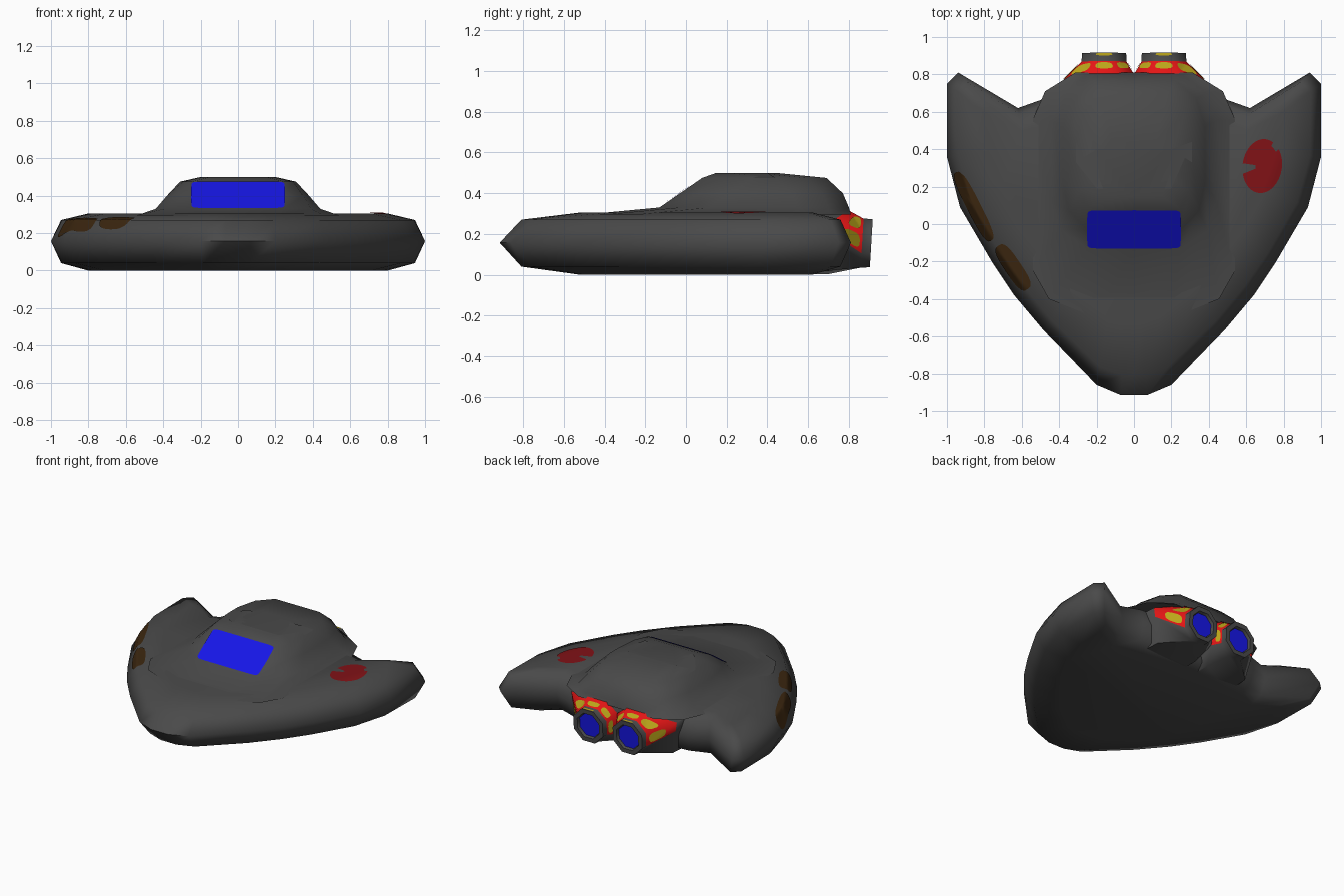
import bpy, bmesh, math
from mathutils import Vector
from mathutils.bvhtree import BVHTree

if "Cube" in bpy.data.objects:
    bpy.data.objects.remove(bpy.data.objects["Cube"])

COLOURS = {"dark_grey": (.068, .068, .068), "glass_blue": (.008, .008, .8),
           "bright_red": (.8, .008, .008), "yellow": (.5, .38, .01),
           "dark_red": (.22, .006, .008), "rust_brown": (.045, .02, .005)}
MATS = {}
for n, c in COLOURS.items():
    MATS[n] = bpy.data.materials.new(n)
    MATS[n].diffuse_color = (*c, 1)


def finish(name, bm, mats, angle=60, recalc=True):
    if recalc:
        bmesh.ops.recalc_face_normals(bm, faces=bm.faces)
    tree = BVHTree.FromBMesh(bm)
    me = bpy.data.meshes.new(name)
    bm.to_mesh(me)
    bm.free()
    ob = bpy.data.objects.new(name, me)
    bpy.context.collection.objects.link(ob)
    for m in mats:
        me.materials.append(MATS[m])
    bpy.ops.object.select_all(action='DESELECT')
    ob.select_set(True)
    bpy.context.view_layer.objects.active = ob
    bpy.ops.object.shade_smooth_by_angle(angle=math.radians(angle))
    return tree


def loft(rings, colour=lambda ring, side: 0, end_colour=0):
    """Skin closed rings of equal length and cap both ends."""
    bm = bmesh.new()
    vs = [[bm.verts.new(p) for p in r] for r in rings]
    n = len(vs[0])
    for k in range(len(vs) - 1):
        for i in range(n):
            j = (i + 1) % n
            f = bm.faces.new((vs[k][i], vs[k][j], vs[k + 1][j], vs[k + 1][i]))
            f.material_index = colour(k, i)
    bm.faces.new(vs[0])
    bm.faces.new(vs[-1]).material_index = end_colour
    return bm


def mirror(half):
    """Half outline with both end points on x = 0 -> full closed outline."""
    return half + [(-x, y) for x, y in reversed(half[1:-1])]


def decal(name, mat, place, tree, drop=False, keep=lambda r, a: True, power=2.0):
    """Thin rounded plate laid on a surface; place(u, v) maps -1..1 to a point."""
    bm = bmesh.new()
    n, rings = 32, 6

    def vert(u, v):
        p = Vector(place(u, v))
        if drop:
            hit = tree.ray_cast(Vector((p.x, p.y, 1)), Vector((0, 0, -1)))
        else:
            hit = tree.find_nearest(p)
        if hit[0] is None:
            hit = tree.find_nearest(p)
        return bm.verts.new(hit[0] + hit[1] * .004)

    def sup(t):
        return math.copysign(abs(t) ** (2 / power), t)

    grid = []
    for k in range(1, rings + 1):
        r = k / rings
        grid.append([vert(r * sup(math.cos(2 * math.pi * i / n)),
                          r * sup(math.sin(2 * math.pi * i / n))) for i in range(n)])
    mid = vert(0, 0)
    for i in range(n):
        j = (i + 1) % n
        a = (i + .5) * 360 / n
        bm.faces.new((mid, grid[0][i], grid[0][j]))
        for k in range(rings - 1):
            if keep((k + 1.5) / rings, a):
                bm.faces.new((grid[k][i], grid[k + 1][i], grid[k + 1][j], grid[k][j]))
    # face the plate outwards
    out = tree.find_nearest(mid.co)[1]
    bm.normal_update()
    for f in list(bm.faces):
        if f.normal.dot(out) < 0:
            f.normal_flip()
    finish(name, bm, [mat], recalc=False)


def on_quad(a, b, c, d, u0, u1, v0, v1):
    """Map -1..1 to a window inside a four-cornered face."""
    a, b, c, d = map(Vector, (a, b, c, d))

    def place(u, v):
        s = u0 + (u1 - u0) * (u + 1) / 2
        t = v0 + (v1 - v0) * (v + 1) / 2
        return a.lerp(b, s).lerp(d.lerp(c, s), t)
    return place


def on_plan(cx, cy, du, dv, deg):
    """Map -1..1 to a turned ellipse in plan."""
    c, s = math.cos(math.radians(deg)), math.sin(math.radians(deg))
    return lambda u, v: (cx + u * du * c - v * dv * s, cy + u * du * s + v * dv * c, .3)


# Hull: bevelled arrowhead, widest at mid height
outer = mirror([(0, -.915), (.07, -.915), (.2, -.86), (.48, -.57), (.64, -.38), (.76, -.2),
                (.93, .09), (1, .36), (1, .75), (.94, .81), (.62, .62), (.48, .67), (0, .7)])
inner = mirror([(0, -.52), (.05, -.52), (.14, -.5), (.33, -.36), (.46, -.2), (.58, -.05),
                (.71, .18), (.78, .38), (.8, .6), (.76, .62), (.6, .5), (.45, .55), (0, .6)])
rings = []
for t, z in ((1, 0), (.27, .04), (0, .157), (.27, .27), (1, .305)):
    rings.append([(a + (c - a) * t, b + (d - b) * t, z)
                  for (a, b), (c, d) in zip(outer, inner)])
hull = finish("hull", loft(rings), ["dark_grey"], 75)

# Cabin: stacked outlines (height, front y, rear y, half width, front half width)
rings = []
for z, yf, yr, w, wf in ((.295, -.5, .81, .54, .2), (.33, -.13, .8, .44, .25),
                         (.4, -.029, .77, .38, .25), (.475, .08, .69, .31, .25),
                         (.5, .15, .44, .2, .15)):
    side = [(0, yf), (wf, yf), (wf + (w - wf) * .75, yf + .1), (w, yf + .25),
            (w, yr - .25), (w * .88, yr - .1), (w * .58, yr), (0, yr)]
    rings.append([(x, y, z) for x, y in mirror(side)])
cabin = finish("cabin", loft(rings), ["dark_grey"], 75)

# Windshield plate
decal("windshield", "glass_blue",
      on_quad((-.25, -.13, .33), (.25, -.13, .33), (.25, .08, .475), (-.25, .08, .475),
              0, 1, .01, .98), cabin, power=14)

# Tail halves: body flows through a red collar into an octagonal nozzle
collar = [(.08, .8, .315), (.24, .8, .315), (.43, .72, .265), (.42, .72, .2),
          (.38, .7, .02), (.05, .7, .003), (0, .8, .1), (0, .8, .25)]
for label, s in (("right", 1), ("left", -1)):
    def octagon(y, r):
        pts = []
        for k in range(8):
            a = math.radians(112.5 - 45 * k)
            x, z = r * math.cos(a), r * math.sin(a)
            pts.append((s * (.16 + x), y + z * .06, .155 + z))
        return pts
    front = [(s * x * 1.04, .5, min(z, .3)) for x, y, z in collar]
    ring = [(s * x, y, z) for x, y, z in collar]
    base, rim = octagon(.865, .13), octagon(.91, .128)
    skin = [front, ring, base, rim, octagon(.91, .095), octagon(.89, .088)]
    red = (7, 0, 1, 2, 6)
    bm = loft(skin, lambda k, i: 1 if k == 1 and i in red else 0, 2)
    tail = finish(label + "_nozzle", bm, ["dark_grey", "bright_red", "glass_blue"], 50)
    # Yellow marks around the collar and on the nozzle lip
    for i in red:
        j = (i + 1) % 8
        v0, v1 = (.35, .9) if i == 2 else (.42, .88)
        decal(f"{label}_collar_mark_{i}", "yellow",
              on_quad(ring[i], ring[j], base[j], base[i], .12, .88, v0, v1), tail, power=3)
    decal(label + "_lip_mark", "yellow",
          on_quad(base[0], base[1], rim[1], rim[0], .05, .95, .65, .95), tail, power=3)

# Painted patches on the hull
decal("rust_patch_long", "rust_brown", on_plan(-.855, .095, .205, .036, -63), hull, True, power=3)
decal("rust_patch_short", "rust_brown", on_plan(-.645, -.23, .14, .043, -56), hull, True, power=3)
decal("red_patch", "dark_red", on_plan(.685, .31, .105, .145, -8), hull, True,
      keep=lambda r, a: not (185 < a < 208 and r > .3) and not (45 < a < 68 and r > .8))

for m in bpy.data.materials:
    if m.users and not m.is_grease_pencil:
        m.use_nodes = True
        m.node_tree.nodes["Principled BSDF"].inputs["Base Color"].default_value = m.diffuse_color
